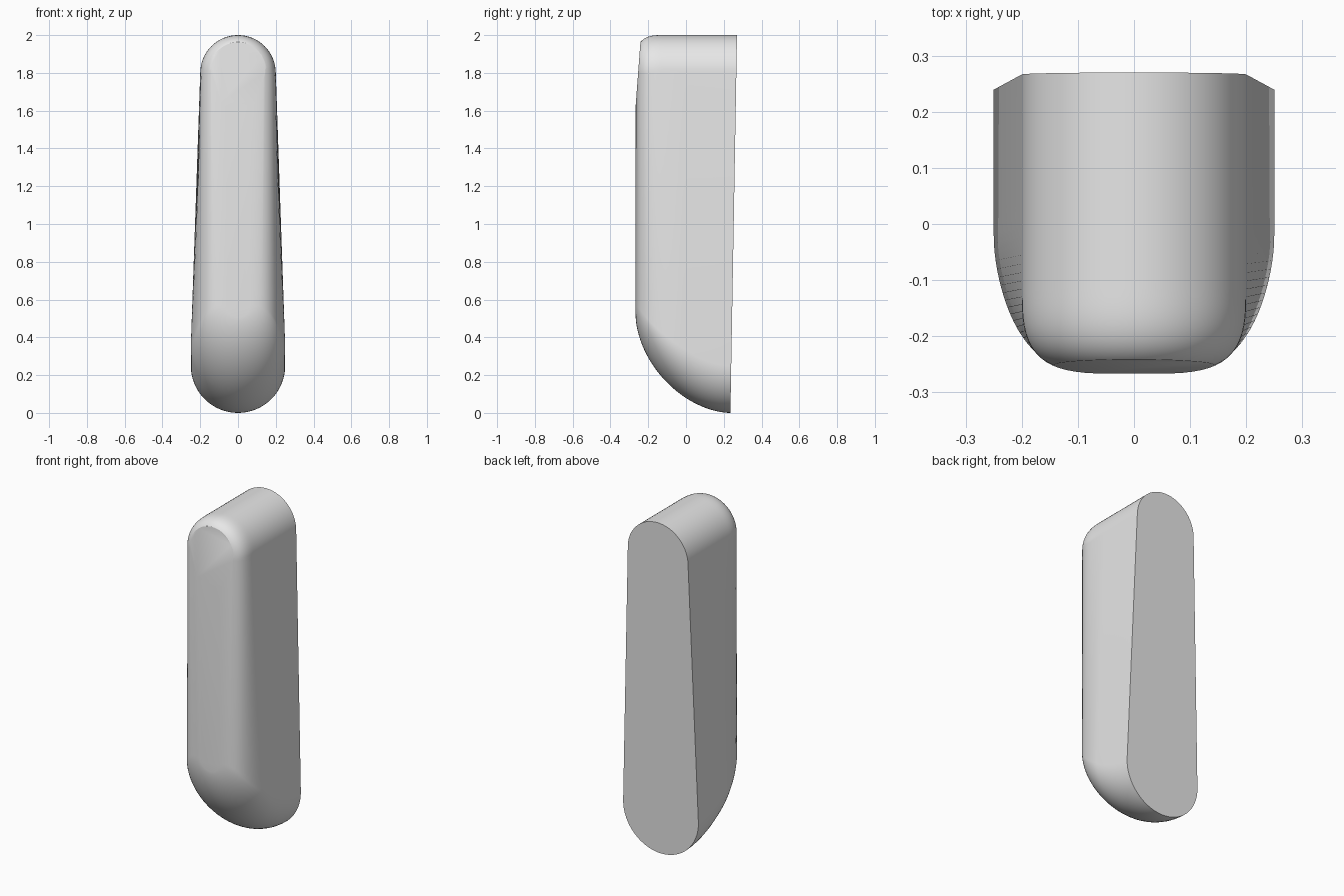
import bpy, bmesh, math
from mathutils import Vector

cube = bpy.data.objects.get("Cube")
if cube:
    bpy.data.objects.remove(cube, do_unlink=True)

BACK, FRONT = 0.235, -0.267
LAYERS, ARC = 40, 32


def ease(y, start, power, root):
    """Shrink factor: full until start, falling to nothing at the front."""
    d = min(1.0, max(0.0, (start - y) / (start - FRONT)))
    return (1 - d ** power) ** root


def outline(y):
    """Tapered capsule outline at one depth."""
    low_r = 0.25 * ease(y, -0.03, 1.6, 0.25)
    top_r = 0.2 * ease(y, -0.13, 3, 0.25)
    low_z = 0.52 * (1 - ease(y, BACK, 1.8, 1 / 1.8)) + low_r
    tilt = 0.0175 * (y - FRONT) / (BACK - FRONT)
    points = []
    for r, cz, start in ((top_r, 1.8, 0), (low_r, low_z, math.pi)):
        for i in range(ARC + 1):
            a = start + math.pi * i / ARC
            z = cz + r * math.sin(a)
            points.append((r * math.cos(a), y + tilt * z, z))
    return points


# Loft the capsule outlines from the flat back to the rounded front
bm = bmesh.new()
rings = []
for k in range(LAYERS + 1):
    s = math.sin(k / LAYERS * math.pi / 2 * 0.97)
    rings.append([bm.verts.new(p) for p in outline(BACK + (FRONT - BACK) * s)])
for a, b in zip(rings, rings[1:]):
    for i in range(len(a)):
        j = (i + 1) % len(a)
        bm.faces.new((a[i], a[j], b[j], b[i]))
bm.faces.new(rings[0])
bm.faces.new(rings[-1])

# Slice the tilted flat disc near the top of the front
cut = bmesh.ops.bisect_plane(
    bm, geom=bm.verts[:] + bm.edges[:] + bm.faces[:],
    plane_co=Vector((0, -0.267, 1.62)), plane_no=Vector((0, -1, 0.075)),
    clear_outer=True)
rim = [e for e in cut["geom_cut"] if isinstance(e, bmesh.types.BMEdge)]
bmesh.ops.holes_fill(bm, edges=rim, sides=0)
bmesh.ops.recalc_face_normals(bm, faces=bm.faces[:])

mesh = bpy.data.meshes.new("rounded_body")
bm.to_mesh(mesh)
bm.free()
body = bpy.data.objects.new("rounded_body", mesh)
bpy.context.collection.objects.link(body)

# Plain grey finish
grey = bpy.data.materials.new("light_grey")
grey.use_nodes = True
colour = (0.8, 0.8, 0.8, 1)
grey.diffuse_color = colour
grey.node_tree.nodes["Principled BSDF"].inputs["Base Color"].default_value = colour
mesh.materials.append(grey)

bpy.ops.object.select_all(action="DESELECT")
body.select_set(True)
bpy.context.view_layer.objects.active = body
bpy.ops.object.shade_smooth_by_angle(angle=math.radians(30))
